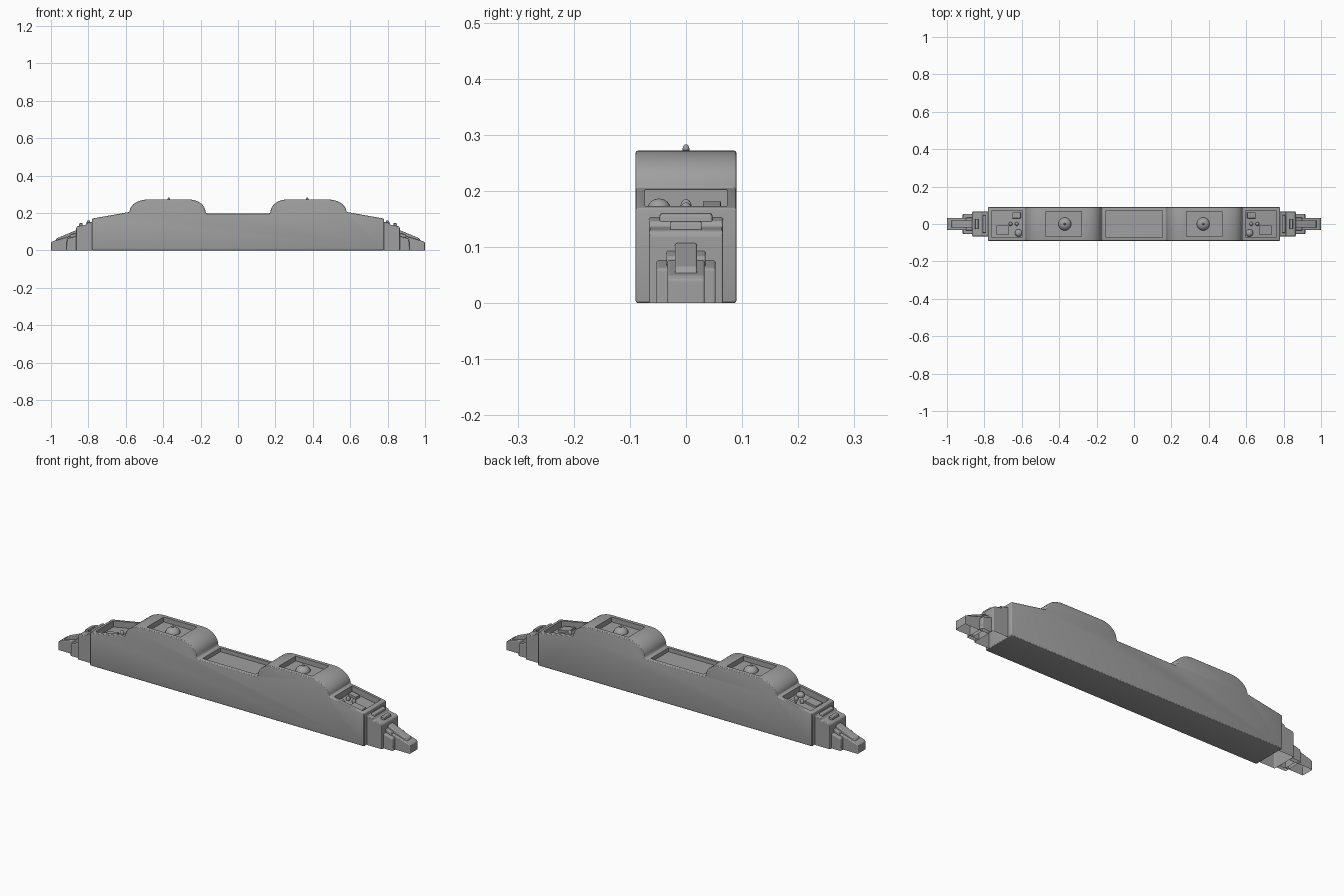
import bpy, bmesh, math
from mathutils import Matrix

if "Cube" in bpy.data.objects:
    bpy.data.objects.remove(bpy.data.objects["Cube"], do_unlink=True)

grey = bpy.data.materials.new("hull grey")
grey.use_nodes = True
grey.diffuse_color = (0.35, 0.35, 0.35, 1)
grey.node_tree.nodes["Principled BSDF"].inputs["Base Color"].default_value = (0.35, 0.35, 0.35, 1)


def finish(name, bm, bevel=0, mirror=False):
    """Turn a bmesh into an object with optional rounded edges and a mirrored twin."""
    bmesh.ops.recalc_face_normals(bm, faces=bm.faces)
    mesh = bpy.data.meshes.new(name)
    bm.to_mesh(mesh)
    bm.free()
    mesh.materials.append(grey)
    ob = bpy.data.objects.new(name, mesh)
    bpy.context.collection.objects.link(ob)
    if bevel:
        mod = ob.modifiers.new("round", "BEVEL")
        mod.width, mod.segments = bevel, 3
        mod.limit_method, mod.angle_limit = "ANGLE", math.radians(35)
    if mirror:
        ob.modifiers.new("mirror", "MIRROR").use_mirror_merge = False
    return ob


def prism(name, profile, y0, y1, bevel=0, mirror=False, shell=False):
    """Extrude an x-z outline across y; a shell loses its bottom and inner faces."""
    bm = bmesh.new()
    face = bm.faces.new([bm.verts.new((x, y0, z)) for x, z in profile])
    out = bmesh.ops.extrude_face_region(bm, geom=[face])
    moved = [v for v in out["geom"] if isinstance(v, bmesh.types.BMVert)]
    bmesh.ops.translate(bm, verts=moved, vec=(0, y1 - y0, 0))
    bmesh.ops.recalc_face_normals(bm, faces=bm.faces)
    if shell:
        gone = [f for f in bm.faces if f.normal.z < -0.9 or f.normal.x < -0.9]
        bmesh.ops.delete(bm, geom=gone, context="FACES")
    return finish(name, bm, bevel, mirror)


def dome(name, x, y, z, r, h):
    bm = bmesh.new()
    bmesh.ops.create_uvsphere(bm, u_segments=24, v_segments=14, radius=1,
                              matrix=Matrix.Translation((x, y, z)) @ Matrix.Diagonal((r, r, h, 1)))
    for f in bm.faces:
        f.smooth = True
    return finish(name, bm, mirror=True)


def deck(x):
    """Height of the sloping end deck."""
    return 0.205 - (x - 0.585) * 0.18


# Hull: flat middle, two rounded humps, sloping end decks
def arc(cx, cz, rx, rz, a0, a1, n=9):
    angles = [math.radians(a0 + (a1 - a0) * i / n) for i in range(n + 1)]
    return [(cx + rx * math.cos(a), cz + rz * math.sin(a)) for a in angles]


half = [(0.17, 0.198)] + arc(0.262, 0.205, 0.088, 0.067, 180, 90)
half += arc(0.48, 0.205, 0.1, 0.067, 90, 0) + [(0.588, 0.204), (0.78, deck(0.78)), (0.78, 0)]
hull = prism("hull", half + [(-x, z) for x, z in reversed(half)], -0.09, 0.09, 0.005)

# Recesses cut into the top
cutters = [prism("middle_recess_cutter", [(-0.15, 0.178), (0.15, 0.178), (0.15, 0.3), (-0.15, 0.3)],
                 -0.072, 0.072)]
for s in (-1, 1):
    hump = [(0.28, 0.247), (0.47, 0.247), (0.47, 0.3), (0.28, 0.3)]
    end = [(0.598, deck(0.598) - 0.032), (0.76, deck(0.76) - 0.032), (0.76, 0.3), (0.598, 0.3)]
    cutters.append(prism("hump_recess_cutter", [(s * x, z) for x, z in hump], -0.068, 0.068))
    cutters.append(prism("deck_recess_cutter", [(s * x, z) for x, z in end], -0.073, 0.073))
for c in cutters:
    mod = hull.modifiers.new("recess", "BOOLEAN")
    mod.operation, mod.object, mod.solver = "DIFFERENCE", c, "EXACT"
bpy.context.view_layer.objects.active = hull
hull.select_set(True)
for mod in list(hull.modifiers):
    bpy.ops.object.modifier_apply(modifier=mod.name)
for c in cutters:
    bpy.data.objects.remove(c, do_unlink=True)
bpy.ops.object.shade_smooth_by_angle(angle=math.radians(25))

# Domes with small tips in the hump recesses
dome("hump_dome", 0.37, 0, 0.245, 0.035, 0.028)
dome("hump_dome_tip", 0.37, 0, 0.274, 0.006, 0.009)


# Fittings in the deck recesses
def fitting(name, x0, x1, y0, y1, h):
    base = [(x0, deck(x0) - 0.036), (x1, deck(x1) - 0.036)]
    top = [(x, z + 0.004 + h) for x, z in reversed(base)]
    prism(name, base + top, y0, y1, 0.002, True)


fitting("deck_box", 0.67, 0.735, -0.06, -0.008, 0.012)
fitting("deck_square", 0.605, 0.65, 0.03, 0.062, 0.012)
dome("deck_dome", 0.617, -0.048, deck(0.617) - 0.03, 0.02, 0.017)
for x in (0.627, 0.66):
    dome("deck_knob", x, 0, deck(x) - 0.026, 0.01, 0.014)

# Stepped couplings at both ends, open underneath
prism("coupling_block", [(0.78, 0), (0.865, 0), (0.865, 0.122), (0.858, 0.13), (0.815, 0.136),
                         (0.81, 0.146), (0.78, 0.153)], -0.066, 0.066, 0.004, True, True)
prism("coupling_step", [(0.865, 0), (0.917, 0), (0.915, 0.062), (0.865, 0.076)],
      -0.053, 0.053, 0.005, True, True)
prism("coupling_collar", [(0.865, 0), (0.9, 0), (0.898, 0.083), (0.865, 0.093)],
      -0.035, 0.035, 0.004, True, True)
prism("coupling_arm", [(0.865, 0), (1, 0), (1, 0.042), (0.99, 0.049), (0.865, 0.086)],
      -0.033, 0.033, 0.004, True, True)
prism("coupling_ridge", [(0.865, 0.06), (0.975, 0.04), (0.975, 0.056), (0.968, 0.065), (0.865, 0.108)],
      -0.02, 0.02, 0.004, True)

# Raised bars on the coupling blocks
prism("upper_bar", [(0.79, 0.14), (0.81, 0.14), (0.808, 0.158), (0.79, 0.161)], -0.047, 0.047, 0.004, True)
prism("lower_bar", [(0.832, 0.125), (0.852, 0.125), (0.85, 0.144), (0.832, 0.147)], -0.028, 0.028, 0.003, True)
